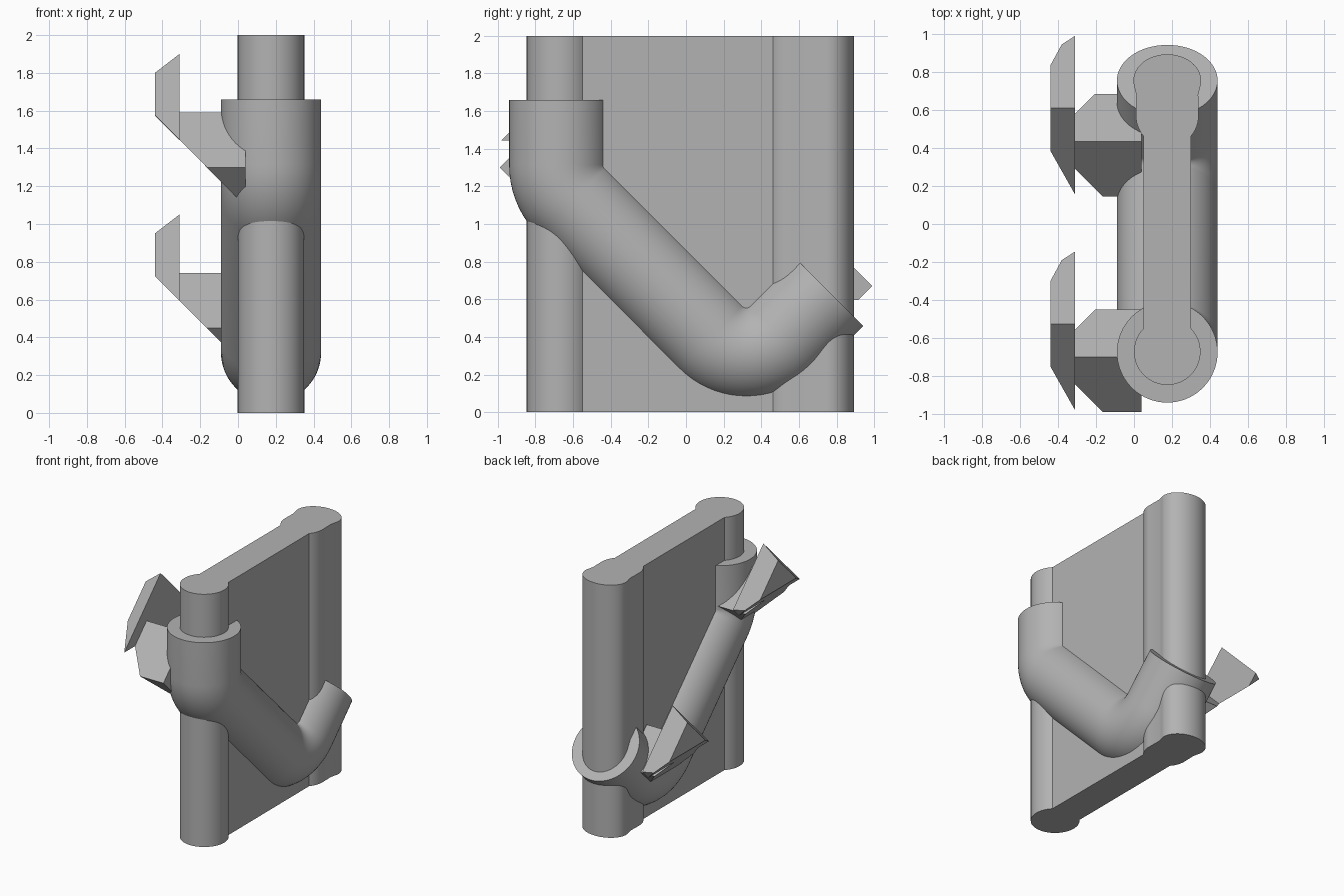
import bpy, bmesh, math
from mathutils import Vector

if "Cube" in bpy.data.objects:
    bpy.data.objects.remove(bpy.data.objects["Cube"])

CX = 0.175          # middle of the panel in x
R = 0.265           # sleeve radius

grey = bpy.data.materials.new("plain_grey")
grey.diffuse_color = (0.45, 0.45, 0.45, 1)
grey.use_nodes = True
grey.node_tree.nodes["Principled BSDF"].inputs["Base Color"].default_value = grey.diffuse_color


def finish(bm, name, smooth=True):
    bmesh.ops.recalc_face_normals(bm, faces=bm.faces)
    me = bpy.data.meshes.new(name)
    bm.to_mesh(me)
    bm.free()
    me.materials.append(grey)
    ob = bpy.data.objects.new(name, me)
    bpy.context.collection.objects.link(ob)
    if smooth:
        bpy.ops.object.select_all(action='DESELECT')
        bpy.context.view_layer.objects.active = ob
        ob.select_set(True)
        bpy.ops.object.shade_smooth_by_angle(angle=math.radians(30))
    return ob


def arc(cy, rx, ry, a0, a1, n):
    angles = [math.radians(a0 + (a1 - a0) * i / n) for i in range(n + 1)]
    return [(rx * math.cos(a), cy + ry * math.sin(a)) for a in angles]


# Panel with rounded columns along both upright edges
half = arc(-0.672, 0.175, 0.175, -90, 44, 24)
half += arc(0.57, 0.165, 0.165, -41, 0, 8)
half += [(0.163, 0.68)]
half += arc(0.755, 0.178, 0.138, -12, 90, 20)
outline = half + [(-x, y) for x, y in reversed(half[1:-1])]
bm = bmesh.new()
face = bm.faces.new([bm.verts.new((CX + x, y, 0)) for x, y in outline])
top = bmesh.ops.extrude_face_region(bm, geom=[face])["geom"]
bmesh.ops.translate(bm, vec=(0, 0, 2),
                    verts=[g for g in top if isinstance(g, bmesh.types.BMVert)])
finish(bm, "panel_with_columns")

# Bent sleeve: upright collar, diagonal run, upturned end
stations = [((-0.675, 1.66), 180)]
for (cy, cz), a0, a1 in (((-0.41, 1.315), 180, 225), ((0.32, 0.585), 225, 315)):
    steps = (a1 - a0) // 5
    for i in range(steps + 1):
        a = a0 + 5 * i
        t = math.radians(a)
        stations.append(((cy + R * math.cos(t), cz + R * math.sin(t)), a))
stations.append(((0.755, 0.646), 315))
N = 64
bm = bmesh.new()
rings = []
for (y, z), a in stations:
    t = math.radians(a)
    ring = []
    for k in range(N):
        s = 2 * math.pi * k / N
        d = R * math.cos(s)
        ring.append(bm.verts.new((CX + R * math.sin(s),
                                  y + d * math.cos(t), z + d * math.sin(t))))
    rings.append(ring)
for r0, r1 in zip(rings, rings[1:]):
    for k in range(N):
        j = (k + 1) % N
        bm.faces.new((r0[k], r0[j], r1[j], r1[k]))
bm.faces.new(rings[0])
bm.faces.new(rings[-1])
bmesh.ops.remove_doubles(bm, verts=bm.verts, dist=0.0005)
finish(bm, "bent_sleeve")


def hull(points, name, cut=None):
    bm = bmesh.new()
    for p in points:
        bm.verts.new(p)
    bmesh.ops.convex_hull(bm, input=bm.verts)
    if cut:
        geom = bm.verts[:] + bm.edges[:] + bm.faces[:]
        bmesh.ops.bisect_plane(bm, geom=geom, plane_co=cut,
                               plane_no=Vector((-1, 0, -1)), clear_outer=True)
        bmesh.ops.holes_fill(bm, edges=[e for e in bm.edges if e.is_boundary])
    bmesh.ops.dissolve_limit(bm, angle_limit=math.radians(2),
                             verts=bm.verts, edges=bm.edges)
    finish(bm, name, smooth=False)


# Two hooks: a tilted square arm with a chamfered underside and a tapered plate
for name, oy, oz in (("upper", 0, 0), ("lower", 1.135, -0.85)):
    ay, az = -0.70 + oy, 1.59 + oz
    section = [(0, 0), (-0.29, -0.29), (-0.04, -0.54), (0.25, -0.25)]
    hull([(x, ay + y, az + z) for x in (-0.32, 0.04) for y, z in section],
         name + "_hook_arm", cut=(0, 0, 1.135 + oz))

    py, pz = -0.525 + oy, 1.90 + oz
    plate = [(-0.31, 0, 0), (-0.31, -0.455, -0.455), (-0.31, 0.305, -0.455),
             (-0.31, 0.38, -0.38), (-0.38, 0.335, -0.386),
             (-0.44, 0, -0.10), (-0.44, -0.225, -0.325), (-0.44, 0.225, -0.325)]
    hull([(x, py + y, pz + z) for x, y, z in plate], name + "_hook_plate")
